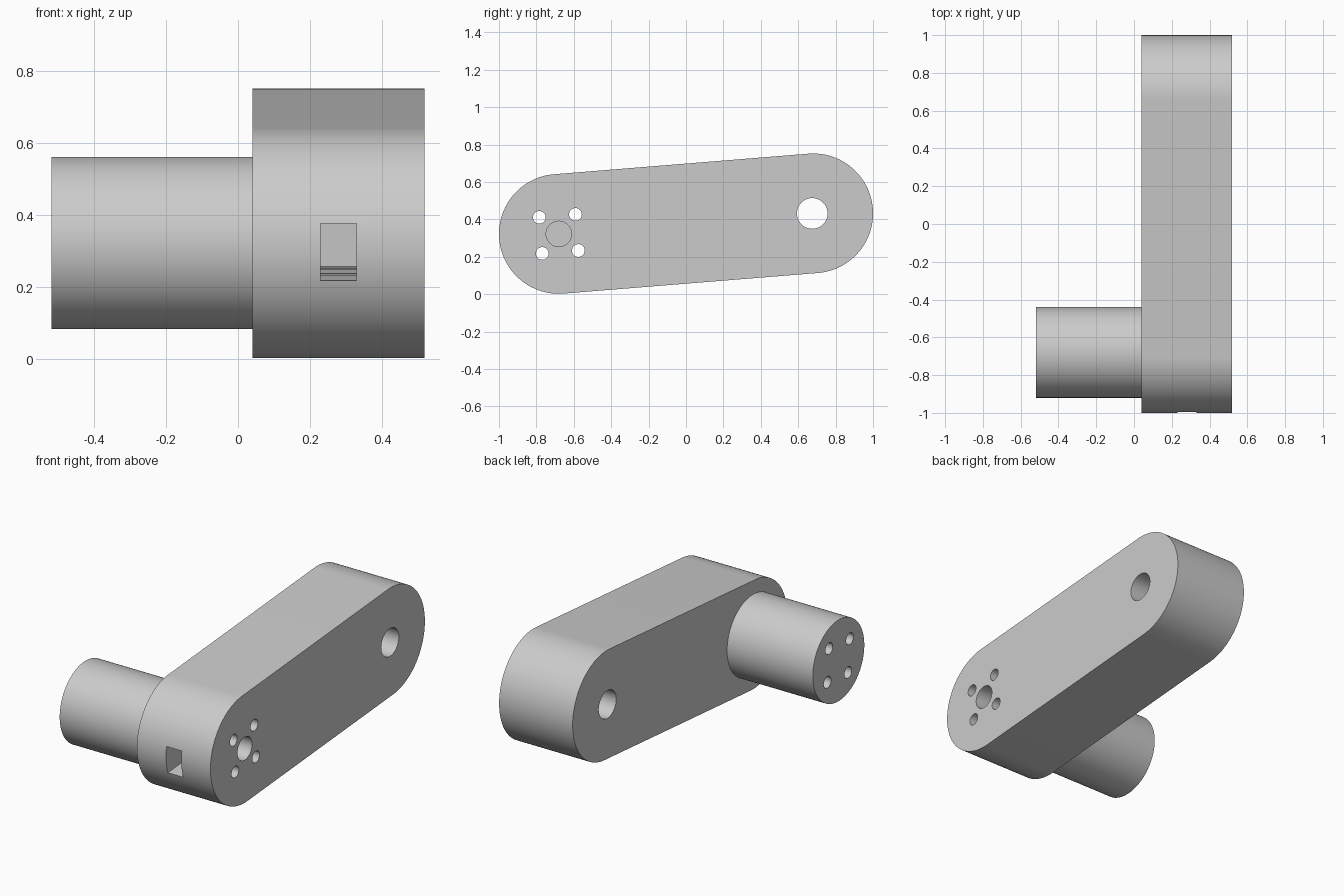
import bpy, bmesh, math
from mathutils import Matrix, Vector

cube = bpy.data.objects.get("Cube")
if cube:
    bpy.data.objects.remove(cube, do_unlink=True)

grey = bpy.data.materials.new("plain grey")
grey.use_nodes = True
colour = (0.6, 0.6, 0.6, 1)
grey.diffuse_color = colour
grey.node_tree.nodes["Principled BSDF"].inputs["Base Color"].default_value = colour

# Main dimensions: pivot points are (y, z) in the side plane
LOW, HIGH = Vector((-0.68, 0.322)), Vector((0.68, 0.432))
RADIUS = 0.32
INNER, OUTER = 0.04, 0.52
TILT = math.atan2(HIGH.y - LOW.y, HIGH.x - LOW.x)
along = Vector((math.cos(TILT), math.sin(TILT)))
across = Vector((-along.y, along.x))


def arc(centre, radius, start, sweep, steps):
    angles = [start + sweep * i / steps for i in range(steps + 1)]
    return [centre + radius * Vector((math.cos(a), math.sin(a))) for a in angles]


def extrude_outline(name, points, x0, x1):
    """Solid made by sweeping a side-plane outline along x."""
    bm = bmesh.new()
    face = bm.faces.new([bm.verts.new((x0, p.x, p.y)) for p in points])
    result = bmesh.ops.extrude_face_region(bm, geom=[face])
    moved = [v for v in result["geom"] if isinstance(v, bmesh.types.BMVert)]
    bmesh.ops.translate(bm, verts=moved, vec=(x1 - x0, 0, 0))
    bmesh.ops.recalc_face_normals(bm, faces=bm.faces)
    mesh = bpy.data.meshes.new(name)
    bm.to_mesh(mesh)
    bm.free()
    obj = bpy.data.objects.new(name, mesh)
    bpy.context.collection.objects.link(obj)
    mesh.materials.append(grey)
    return obj


def rod(name, centre, radius, x0, x1, steps=48):
    points = arc(centre, radius, 0, math.tau, steps)[:-1]
    return extrude_outline(name, points, x0, x1)


def activate(obj):
    bpy.ops.object.select_all(action="DESELECT")
    obj.select_set(True)
    bpy.context.view_layer.objects.active = obj


def cut(obj, cutters):
    activate(obj)
    for cutter in cutters:
        mod = obj.modifiers.new("cut", "BOOLEAN")
        mod.operation = "DIFFERENCE"
        mod.solver = "EXACT"
        mod.object = cutter
        bpy.ops.object.modifier_apply(modifier=mod.name)


# Arm with rounded ends, and the cylindrical boss on its inner side
quarter = math.pi / 2
outline = arc(HIGH, RADIUS, TILT - quarter, math.pi, 64)
outline += arc(LOW, RADIUS, TILT + quarter, math.pi, 64)
arm = extrude_outline("arm", outline, INNER, OUTER)
boss = rod("boss", LOW, 0.24, -OUTER, INNER, 96)

# Four screw holes run through both parts
screw_holes = []
for i in range(4):
    angle = TILT + quarter * (i + 0.5)
    centre = LOW + 0.137 * Vector((math.cos(angle), math.sin(angle)))
    screw_holes.append(rod("screw_hole_cutter", centre, 0.034, -1, 1, 32))

# Shaft hole, far pivot hole and the slot in the rounded front
shaft_hole = rod("shaft_hole_cutter", LOW, 0.068, 0, 1)
pivot_hole = rod("pivot_hole_cutter", HIGH - 0.005 * along, 0.082, -1, 1)
corners = [(-0.5, -0.08), (0.17, -0.08), (0.17, 0.08), (-0.5, 0.08)]
slot = extrude_outline("slot_cutter",
                       [LOW + u * along + v * across for u, v in corners], 0.23, 0.33)

cut(arm, screw_holes + [shaft_hole, pivot_hole, slot])
cut(boss, screw_holes)

for cutter in screw_holes + [shaft_hole, pivot_hole, slot]:
    bpy.data.objects.remove(cutter, do_unlink=True)

for part in (arm, boss):
    activate(part)
    bpy.ops.object.shade_smooth_by_angle(angle=math.radians(30))
